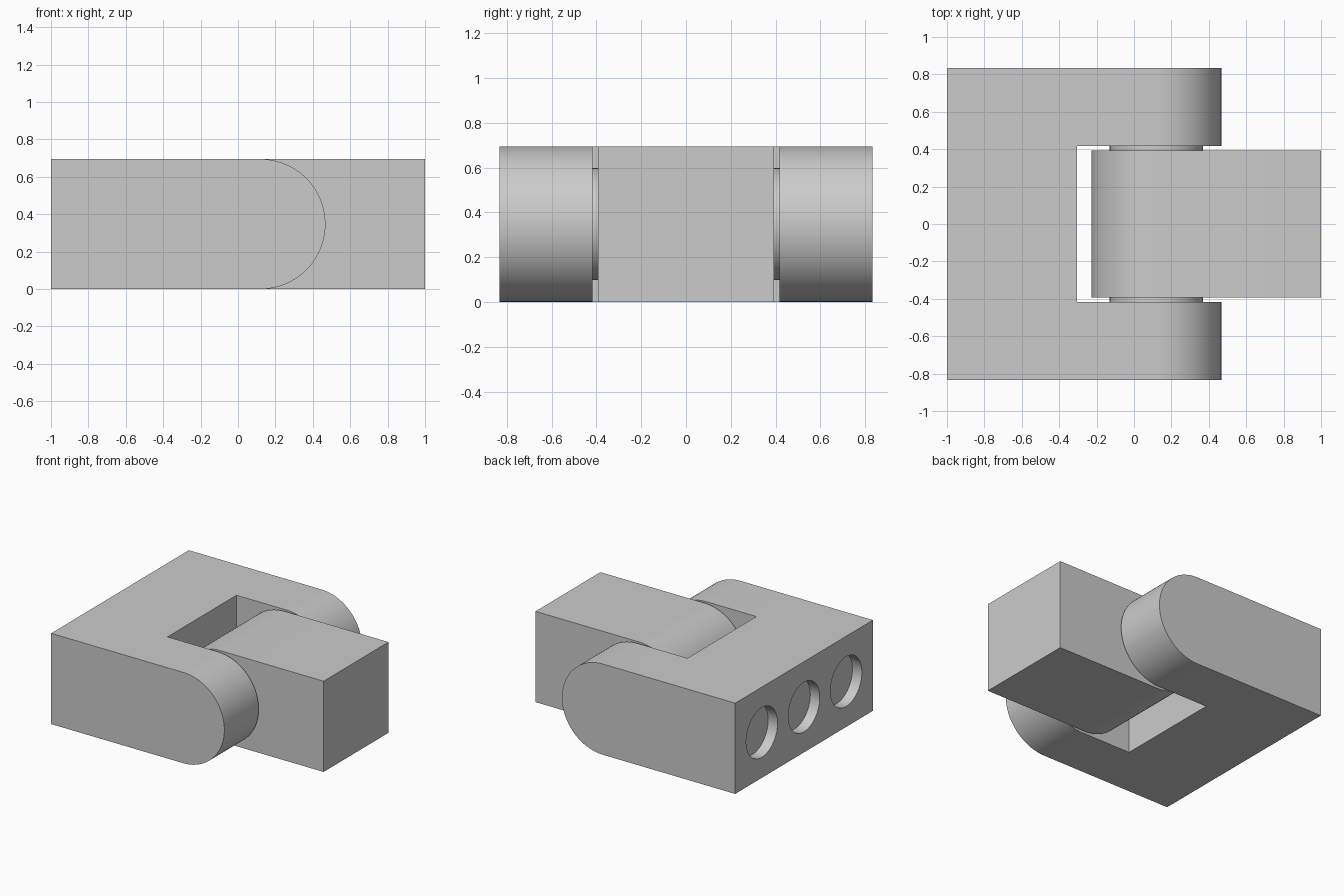
import bpy
import bmesh
from math import sin, cos, pi, radians
from mathutils import Matrix

cube = bpy.data.objects.get("Cube")
if cube:
    bpy.data.objects.remove(cube, do_unlink=True)

HEIGHT = 0.695
R = HEIGHT / 2          # radius of the rounded ends, also the axis height
PIVOT = 0.12            # x of the hinge axis
WIDTH = 1.666
SLOT = 0.835            # gap between the fork arms
TONGUE = 0.785
ARC = 48

grey = bpy.data.materials.new("plain grey")
grey.use_nodes = True
grey.diffuse_color = (0.6, 0.6, 0.6, 1)
grey.node_tree.nodes["Principled BSDF"].inputs["Base Color"].default_value = (0.6, 0.6, 0.6, 1)


def add_object(name, bm):
    bmesh.ops.recalc_face_normals(bm, faces=bm.faces)
    mesh = bpy.data.meshes.new(name)
    bm.to_mesh(mesh)
    bm.free()
    mesh.materials.append(grey)
    obj = bpy.data.objects.new(name, mesh)
    bpy.context.collection.objects.link(obj)
    return obj


def rounded_bar(name, flat_x, width):
    """Bar with a square end at flat_x and a half-round end about the pivot."""
    side = 1 if flat_x < PIVOT else -1
    points = [(flat_x, 0)]
    for i in range(ARC + 1):
        a = -pi / 2 + pi * i / ARC
        points.append((PIVOT + side * R * cos(a), R + R * sin(a)))
    points.append((flat_x, HEIGHT))
    bm = bmesh.new()
    face = bm.faces.new([bm.verts.new((x, -width / 2, z)) for x, z in points])
    grown = bmesh.ops.extrude_face_region(bm, geom=[face])["geom"]
    verts = [v for v in grown if isinstance(v, bmesh.types.BMVert)]
    bmesh.ops.translate(bm, verts=verts, vec=(0, width, 0))
    return add_object(name, bm)


def cylinder(name, radius, depth, location, axis):
    bm = bmesh.new()
    turn = Matrix.Rotation(pi / 2, 4, axis)
    bmesh.ops.create_cone(bm, cap_ends=True, segments=64, radius1=radius, radius2=radius,
                          depth=depth, matrix=Matrix.Translation(location) @ turn)
    return add_object(name, bm)


def box(name, size, location):
    bm = bmesh.new()
    bmesh.ops.create_cube(bm, size=1, matrix=Matrix.Translation(location) @ Matrix.Diagonal((*size, 1)))
    return add_object(name, bm)


def select_only(obj):
    bpy.ops.object.select_all(action='DESELECT')
    obj.select_set(True)
    bpy.context.view_layer.objects.active = obj


def cut(target, cutter):
    cutter.hide_render = True
    mod = target.modifiers.new("cut", 'BOOLEAN')
    mod.operation = 'DIFFERENCE'
    mod.solver = 'EXACT'
    mod.object = cutter
    select_only(target)
    bpy.ops.object.modifier_apply(modifier=mod.name)
    bpy.data.objects.remove(cutter, do_unlink=True)


# Fork: rounded block with a slot and three blind round holes in the flat end
fork = rounded_bar("hinge_fork", -1, WIDTH)
cut(fork, box("slot_cutter", (1.2, SLOT, 2), (-0.305 + 0.6, 0, R)))
for y in (-0.51, 0, 0.51):
    cut(fork, cylinder("hole_cutter", 0.19, 0.16, (-1, y, R), 'Y'))

# Tongue: swinging block between the arms
tongue = rounded_bar("hinge_tongue", 1, TONGUE)

# Pin stubs bridging the gaps between tongue and arms
pins = []
for name, s in (("front_pin", -1), ("back_pin", 1)):
    pins.append(cylinder(name, 0.25, 0.1, (PIVOT, s * (SLOT + TONGUE) / 4, R), 'X'))

for obj in [fork, tongue] + pins:
    select_only(obj)
    bpy.ops.object.shade_smooth_by_angle(angle=radians(30))
